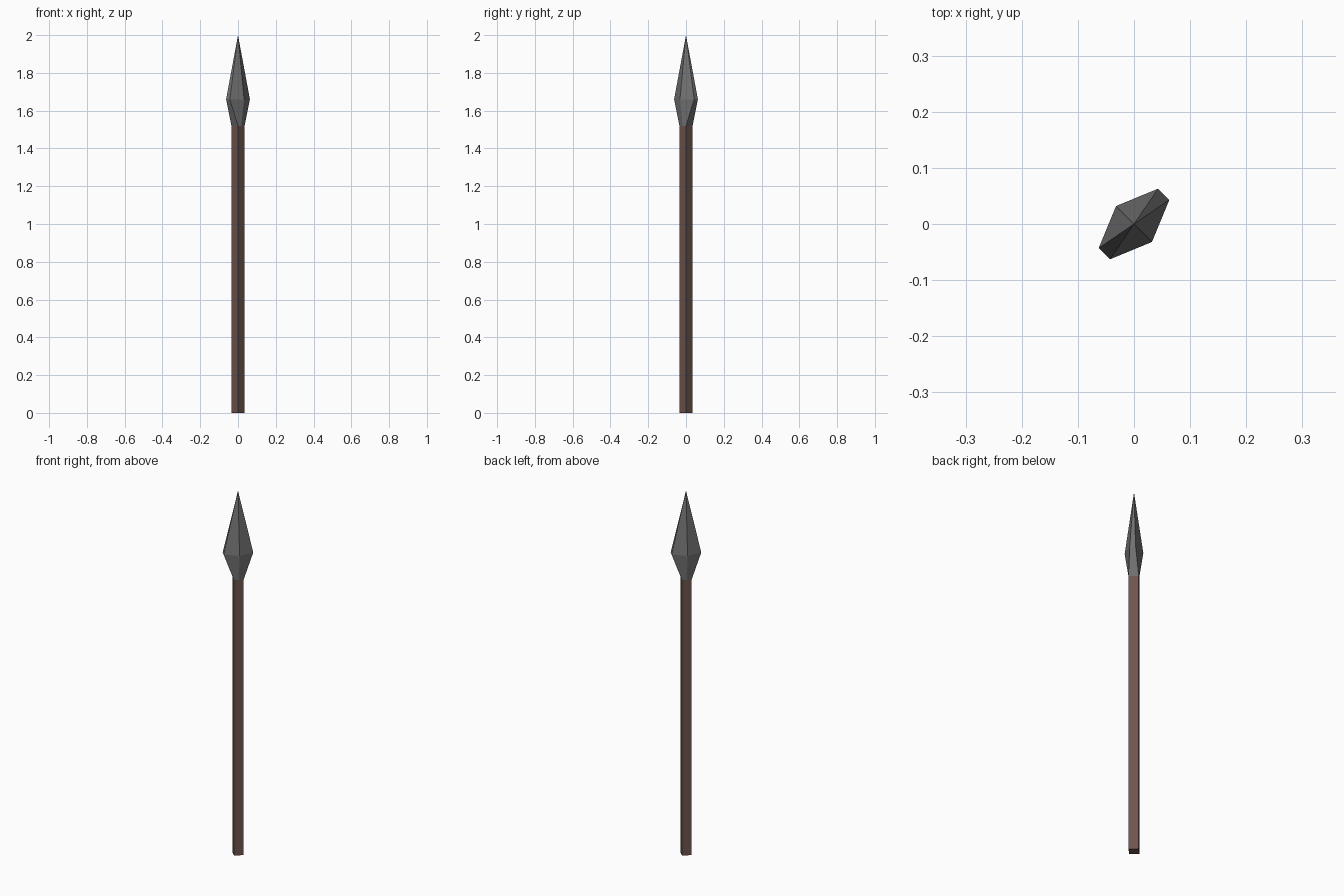
import bpy, bmesh

if "Cube" in bpy.data.objects:
    bpy.data.objects.remove(bpy.data.objects["Cube"])


def material(name, rgb):
    m = bpy.data.materials.new(name)
    m.diffuse_color = (*rgb, 1)
    m.use_nodes = True
    m.node_tree.nodes["Principled BSDF"].inputs["Base Color"].default_value = m.diffuse_color
    return m


def build(name, mat, rings, tip=None):
    """Skin equal-length rings of (x, y, z) points; cap the ends or run to a tip."""
    bm = bmesh.new()
    rows = [[bm.verts.new(p) for p in ring] for ring in rings]
    n = len(rows[0])
    for a, b in zip(rows, rows[1:]):
        for i in range(n):
            j = (i + 1) % n
            bm.faces.new((a[i], a[j], b[j], b[i]))
    bm.faces.new(rows[0][::-1])
    if tip:
        apex = bm.verts.new(tip)
        for i in range(n):
            bm.faces.new((rows[-1][i], rows[-1][(i + 1) % n], apex))
    else:
        bm.faces.new(rows[-1])
    bmesh.ops.recalc_face_normals(bm, faces=bm.faces)
    me = bpy.data.meshes.new(name)
    bm.to_mesh(me)
    bm.free()
    me.materials.append(mat)
    ob = bpy.data.objects.new(name, me)
    bpy.context.collection.objects.link(ob)
    return ob


def ring(half, z):
    """Complete a half outline by turning it 180 degrees about z."""
    return [(x, y, z) for x, y in half] + [(-x, -y, z) for x, y in half]


wood = material("wood", (0.16, 0.09, 0.075))
iron = material("iron", (0.17, 0.17, 0.17))

# Square shaft, corners facing the axes
R, JOIN = 0.035, 1.52
square = [(R, 0), (0, R)]
build("shaft", wood, [ring(square, 0), ring(square, JOIN)])

# Flattened spearhead: blunt edges along the diagonal, ridge on each broad side
socket = [(R, 0), (0, R), (-R / 2, R / 2)]
widest = [(0.063, 0.043), (0.043, 0.063), (-0.032, 0.032)]
build("spearhead", iron, [ring(socket, JOIN), ring(widest, 1.66)], (0, 0, 2))
